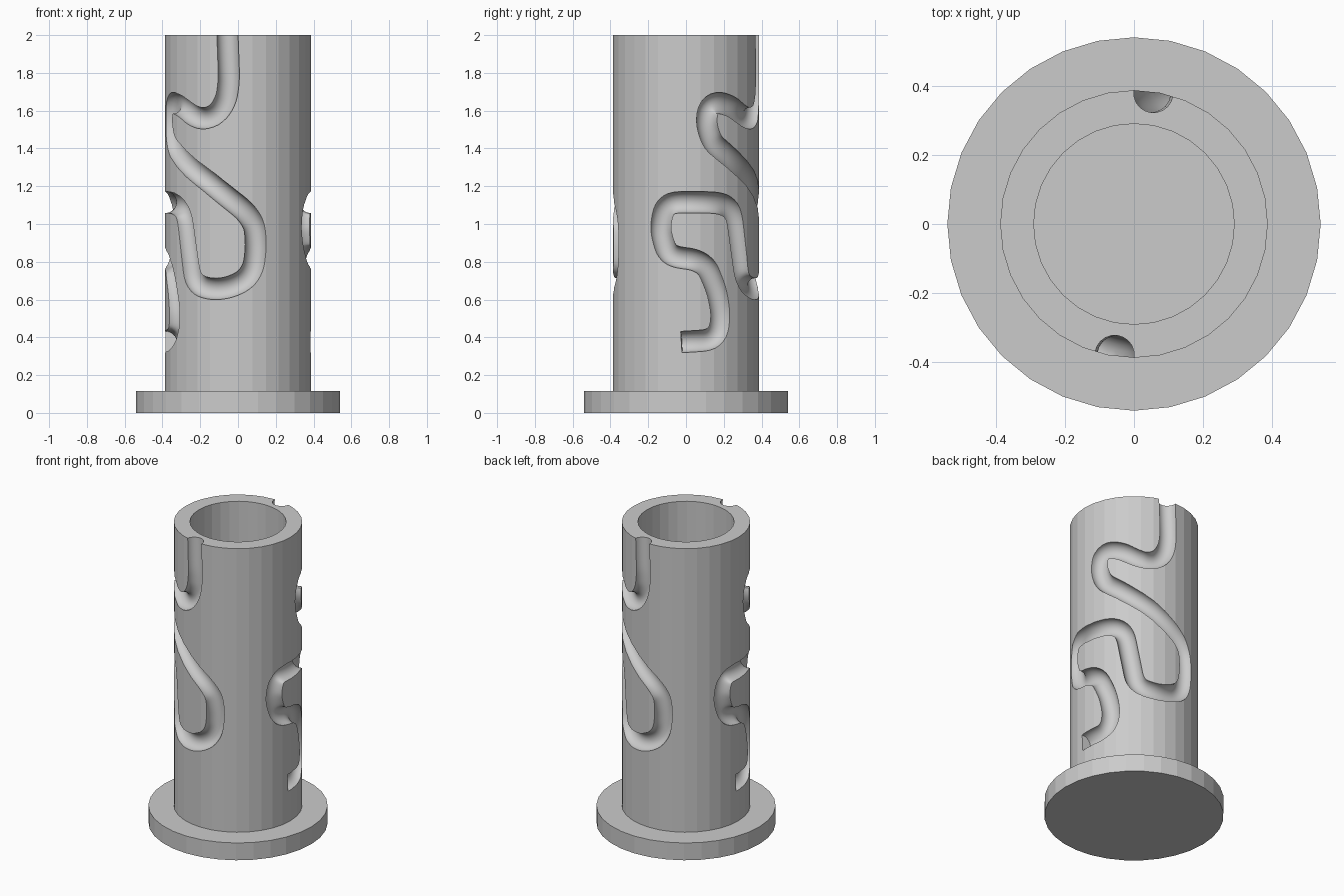
import bpy, bmesh, math
from mathutils import Vector

if "Cube" in bpy.data.objects:
    bpy.data.objects.remove(bpy.data.objects["Cube"])

SIDES = 32
R_OUT, R_IN, R_BASE = 0.387, 0.29, 0.54
GROOVE_R = 0.057

grey = bpy.data.materials.new("plain grey")
grey.diffuse_color = (0.6, 0.6, 0.6, 1)
grey.use_nodes = True
grey.node_tree.nodes["Principled BSDF"].inputs["Base Color"].default_value = grey.diffuse_color


def make_object(name, bm):
    bmesh.ops.recalc_face_normals(bm, faces=bm.faces[:])
    mesh = bpy.data.meshes.new(name)
    bm.to_mesh(mesh)
    bm.free()
    mesh.materials.append(grey)
    ob = bpy.data.objects.new(name, mesh)
    bpy.context.collection.objects.link(ob)
    return ob


def skin(bm, rings, smooth):
    """Bridge successive closed rings and cap both ends."""
    n = len(rings[0])
    for a, b in zip(rings, rings[1:]):
        for i in range(n):
            j = (i + 1) % n
            bm.faces.new((a[i], a[j], b[j], b[i])).smooth = smooth
    bm.faces.new(rings[0][::-1])
    bm.faces.new(rings[-1])


# Flanged, hollow cylinder turned from a profile
profile = [(R_BASE, 0), (R_BASE, 0.115), (R_OUT, 0.115), (R_OUT, 2),
           (R_IN, 2), (R_IN, 0.12)]
bm = bmesh.new()
rings = [[bm.verts.new((r * math.cos(2 * math.pi * i / SIDES),
                        r * math.sin(2 * math.pi * i / SIDES), z))
          for i in range(SIDES)] for r, z in profile]
skin(bm, rings, False)
body = make_object("maze_cylinder", bm)


# Maze path, unrolled to (arc length, height)
def F(x, z):   # point measured on the front face (turned half way round)
    return Vector((R_OUT * (math.pi / 2 + math.asin(x / R_OUT)), z))


def S(y, z):   # point measured on the right side
    return Vector((R_OUT * math.asin(y / R_OUT), z))


path = [F(-.06, 2.1), F(-.055, 1.95), F(-.048, 1.77), F(-.062, 1.66), F(-.11, 1.58),
        F(-.185, 1.55), F(-.254, 1.58), S(.25, 1.62), S(.164, 1.65), S(.118, 1.62),
        S(.108, 1.53), S(.14, 1.43), S(.286, 1.305), F(-.164, 1.23), F(.037, 1.07),
        F(.088, 1.0), F(.097, .89), F(.085, .77), F(.042, .705), F(-.04, .665),
        F(-.12, .652), F(-.21, .67), F(-.245, .715), S(.26, 1.04), S(.235, 1.09),
        S(.18, 1.112), S(.1, 1.115), S(-.08, 1.115), S(-.122, 1.08), S(-.14, .97),
        S(-.105, .85), S(-.06, .825), S(.05, .812), S(.11, .78), S(.164, .65),
        S(.187, .53), S(.178, .43), S(.135, .385), S(-.025, .375)]

# Resample evenly and relax the corners
pts = []
for a, b in zip(path, path[1:]):
    n = max(1, round((b - a).length / 0.02))
    pts += [a.lerp(b, k / n) for k in range(n)]
pts.append(path[-1])
for _ in range(5):
    pts = [pts[0]] + [(p + 2 * q + r) / 4 for p, q, r in zip(pts, pts[1:], pts[2:])] + [pts[-1]]


def groove_cutter(name, turn):
    centre, radial = [], []
    for s, z in pts:
        t = s / R_OUT + turn
        d = Vector((math.cos(t), math.sin(t), 0))
        radial.append(d)
        centre.append(d * 0.383 + Vector((0, 0, z)))
    bm = bmesh.new()
    rings = []
    last = len(pts) - 1
    for i, (c, d) in enumerate(zip(centre, radial)):
        tangent = (centre[min(i + 1, last)] - centre[max(i - 1, 0)]).normalized()
        side = tangent.cross(d).normalized()
        rings.append([bm.verts.new(c + GROOVE_R * (math.cos(a) * d + math.sin(a) * side))
                      for a in (2 * math.pi * k / 20 for k in range(20))])
    skin(bm, rings, True)
    ob = make_object(name, bm)
    ob.hide_render = True
    return ob


# Cut the two identical grooves, half a turn apart
bpy.context.view_layer.objects.active = body
for k in range(2):
    cutter = groove_cutter("groove_cutter", k * math.pi)
    mod = body.modifiers.new("groove", 'BOOLEAN')
    mod.operation = 'DIFFERENCE'
    mod.solver = 'EXACT'
    mod.use_self = True
    mod.object = cutter
    bpy.ops.object.modifier_apply(modifier=mod.name)
    bpy.data.objects.remove(cutter)
